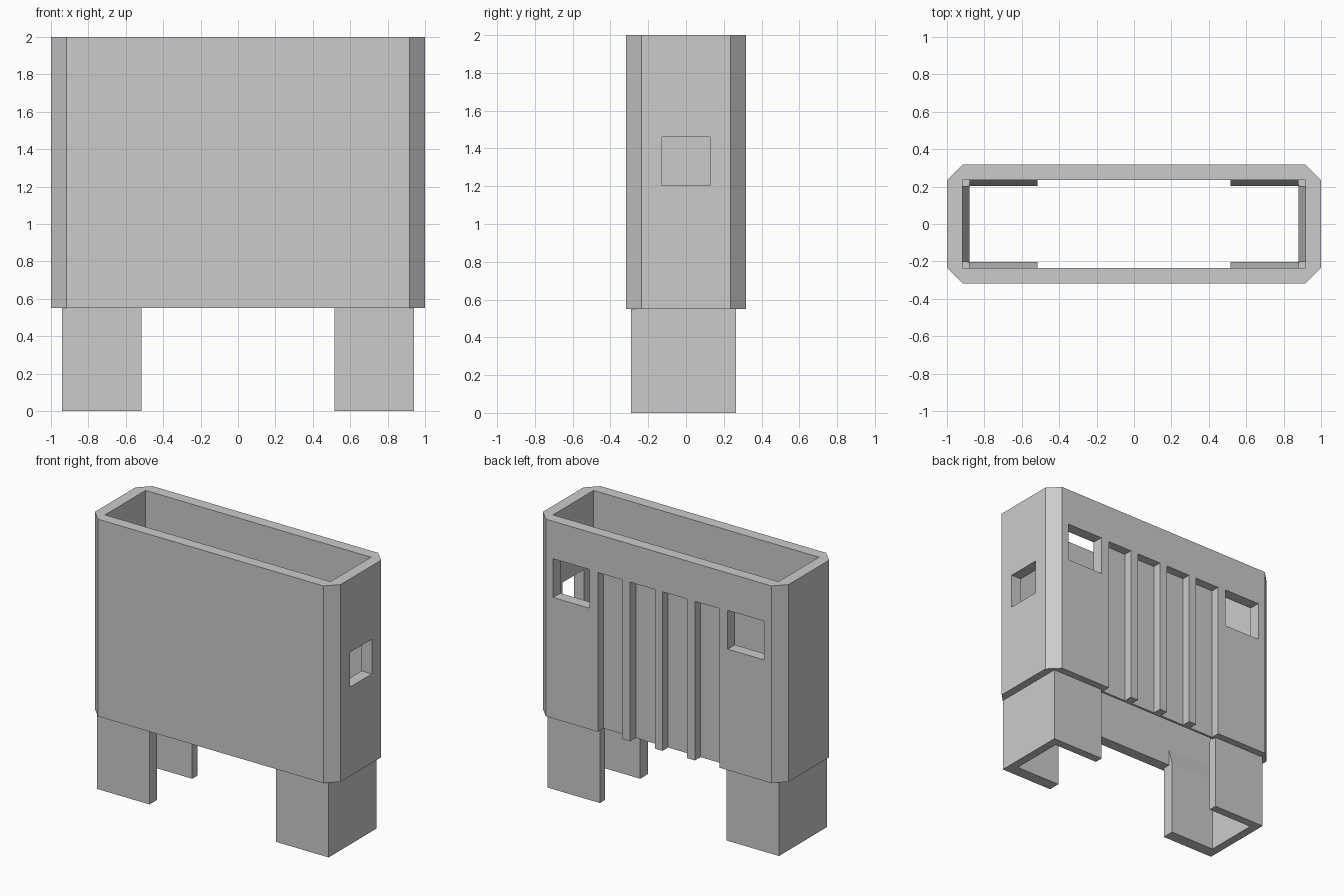
import bpy
import bmesh
from mathutils import Vector

cube = bpy.data.objects.get("Cube")
if cube:
    bpy.data.objects.remove(cube, do_unlink=True)

grey = bpy.data.materials.new("plain grey")
grey.use_nodes = True
GREY = (0.6, 0.6, 0.6, 1)
grey.diffuse_color = GREY
grey.node_tree.nodes["Principled BSDF"].inputs["Base Color"].default_value = GREY


def prism(name, points, sweep):
    """Extrude a closed 3D outline along a vector."""
    bm = bmesh.new()
    face = bm.faces.new([bm.verts.new(p) for p in points])
    top = bmesh.ops.extrude_face_region(bm, geom=[face])["geom"]
    bmesh.ops.translate(bm, vec=Vector(sweep),
                        verts=[v for v in top if isinstance(v, bmesh.types.BMVert)])
    bmesh.ops.recalc_face_normals(bm, faces=bm.faces)
    mesh = bpy.data.meshes.new(name)
    bm.to_mesh(mesh)
    bm.free()
    mesh.materials.append(grey)
    obj = bpy.data.objects.new(name, mesh)
    bpy.context.collection.objects.link(obj)
    return obj


def box(name, x, y, z):
    corners = [(x[0], y[0], z[0]), (x[1], y[0], z[0]), (x[1], y[1], z[0]), (x[0], y[1], z[0])]
    return prism(name, corners, (0, 0, z[1] - z[0]))


def cut(target, cutter):
    cutter.hide_render = True
    mod = target.modifiers.new("cut", 'BOOLEAN')
    mod.operation = 'DIFFERENCE'
    mod.solver = 'EXACT'
    mod.object = cutter
    bpy.context.view_layer.objects.active = target
    bpy.ops.object.modifier_apply(modifier=mod.name)
    bpy.data.objects.remove(cutter, do_unlink=True)


BASE, TOP = 0.55, 2.0
W, D, C = 1.0, 0.318, 0.083     # half width, half depth, corner chamfer
IN_X, IN_Y = 0.917, 0.235       # cavity half size

# Chamfered housing, open at both ends
outline = [(W, D - C), (W - C, D), (C - W, D), (-W, D - C),
           (-W, C - D), (C - W, -D), (W - C, -D), (W, C - D)]
housing = prism("housing", [(x, y, BASE) for x, y in outline], (0, 0, TOP - BASE))
cut(housing, box("cavity_cutter", (-IN_X, IN_X), (-IN_Y, IN_Y), (BASE - 0.1, TOP + 0.1)))

# Square windows in the back and one side
for s in (1, -1):
    cut(housing, box("back_window_cutter", (s * 0.71 - 0.148, s * 0.71 + 0.148),
                     (0.15, 0.5), (1.44, 1.725)))
cut(housing, box("side_window_cutter", (0.8, 1.1), (-0.127, 0.127), (1.205, 1.46)))

# Four grooves leaving three ribs on the back
for i in range(4):
    x = (i - 1.5) * 0.263
    cut(housing, box("groove_cutter", (x - 0.1, x + 0.1), (0.253, 0.5), (BASE - 0.1, 1.72)))

# U-shaped legs with lead-in ramps above their walls
LEG_X, LEG_IN, LEG_END = 0.942, 0.88, 0.515
RAMP = 0.12
for s, side in ((1, "left"), (-1, "right")):
    u = [(LEG_END, -0.292), (LEG_X, -0.292), (LEG_X, 0.265), (LEG_END, 0.265),
         (LEG_END, 0.203), (LEG_IN, 0.203), (LEG_IN, -0.203), (LEG_END, -0.203)]
    prism(side + "_leg", [(s * x, y, 0) for x, y in u], (0, 0, BASE))
    prism(side + "_end_ramp",
          [(s * LEG_IN, -0.203, BASE), (s * IN_X, -0.203, BASE),
           (s * IN_X, -0.203, BASE + RAMP)], (0, 0.406, 0))
    for t, place in ((-1, "front"), (1, "back")):
        prism(f"{side}_{place}_ramp",
              [(s * LEG_END, t * 0.203, BASE), (s * LEG_END, t * IN_Y, BASE),
               (s * LEG_END, t * IN_Y, BASE + RAMP)], (s * (LEG_IN - LEG_END), 0, 0))
